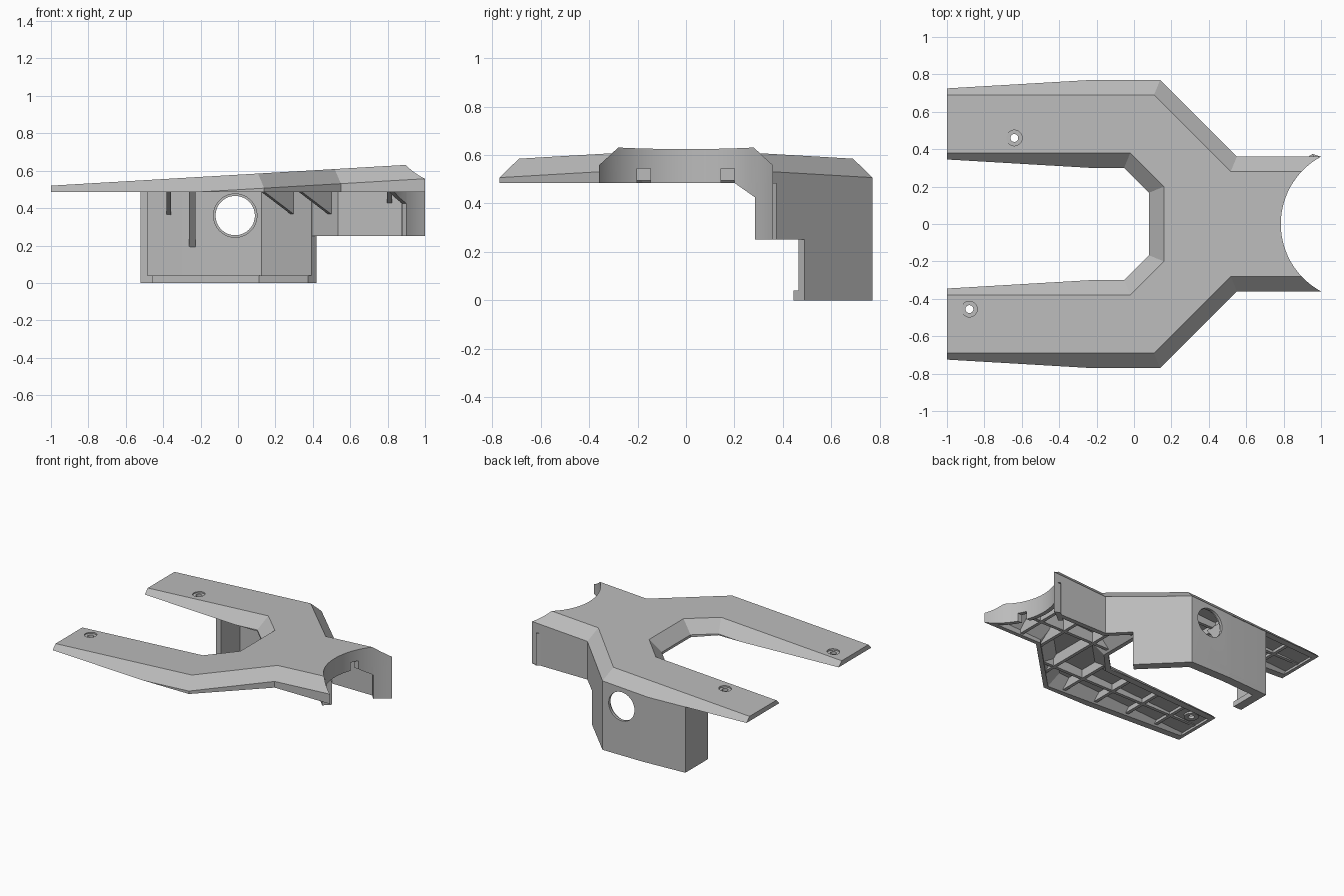
import bpy, bmesh, math
from mathutils import Vector, Matrix

if "Cube" in bpy.data.objects:
    bpy.data.objects.remove(bpy.data.objects["Cube"], do_unlink=True)

grey = bpy.data.materials.new("plain grey")
grey.use_nodes = True
grey.diffuse_color = (0.5, 0.5, 0.5, 1)
grey.node_tree.nodes["Principled BSDF"].inputs["Base Color"].default_value = (0.5, 0.5, 0.5, 1)

BASE = 0.485
ARC_X, ARC_R = 1.194, 0.409


def top_z(x):
    return 0.52 + 0.0585 * (x + 1)


def arc_x(y):
    return ARC_X - math.sqrt(ARC_R ** 2 - y * y)


def finish(name, bm):
    bmesh.ops.recalc_face_normals(bm, faces=bm.faces)
    mesh = bpy.data.meshes.new(name)
    bm.to_mesh(mesh)
    bm.free()
    mesh.materials.append(grey)
    ob = bpy.data.objects.new(name, mesh)
    bpy.context.collection.objects.link(ob)
    return ob


def box(name, lo, hi):
    bm = bmesh.new()
    lo, hi = Vector(lo), Vector(hi)
    size = hi - lo
    bmesh.ops.create_cube(bm, size=1, matrix=Matrix.Translation((lo + hi) / 2) @ Matrix.Diagonal((*size, 1)))
    return finish(name, bm)


def rod(name, centre, r, depth, axis="Z", sides=32):
    bm = bmesh.new()
    turn = Matrix.Rotation(math.pi / 2, 4, "X") if axis == "Y" else Matrix()
    bmesh.ops.create_cone(bm, cap_ends=True, segments=sides, radius1=r, radius2=r, depth=depth,
                          matrix=Matrix.Translation(centre) @ turn)
    return finish(name, bm)


def cut(ob, tool, mode="DIFFERENCE"):
    mod = ob.modifiers.new("cut", "BOOLEAN")
    mod.operation, mod.solver, mod.object = mode, "EXACT", tool
    bpy.context.view_layer.objects.active = ob
    bpy.ops.object.modifier_apply(modifier=mod.name)
    bpy.data.objects.remove(tool, do_unlink=True)


def offset(pts, d, closed=True):
    """Mitred offset to the right of the path."""
    out, n = [], len(pts)
    for i, p in enumerate(pts):
        p = Vector(p)
        dirs = []
        if closed or i > 0:
            dirs.append((p - Vector(pts[i - 1])).normalized())
        if closed or i < n - 1:
            dirs.append((Vector(pts[(i + 1) % n]) - p).normalized())
        normals = [Vector((v.y, -v.x)) for v in dirs]
        m = sum(normals, Vector((0, 0))).normalized()
        out.append(p + m * (d / m.dot(normals[0])))
    return out


def shell(name, inset, drop, z_low):
    """Forked plate with a sloping top and bevelled rim."""
    half = [(-1.1, 0.77), (0.14, 0.77), (0.55, 0.36), (1.2, 0.36)]
    inner = [(-1.1, -0.3), (-0.053, -0.3), (0.08, -0.167)]
    mirror = lambda pts: [(x, -y) for x, y in reversed(pts)]
    outline = half + mirror(half) + inner + mirror(inner)
    rim, crown = offset(outline, inset), offset(outline, 0.08 + inset)
    bm = bmesh.new()
    loops = [[bm.verts.new((p.x, p.y, z_low)) for p in rim],
             [bm.verts.new((p.x, p.y, top_z(p.x) - 0.08 - drop)) for p in rim],
             [bm.verts.new((p.x, p.y, top_z(p.x) - drop)) for p in crown]]
    for a, b in zip(loops, loops[1:]):
        for i in range(len(a)):
            j = (i + 1) % len(a)
            bm.faces.new((a[i], a[j], b[j], b[i]))
    bm.faces.new(loops[0])
    bm.faces.new(loops[-1])
    return finish(name, bm)


def ribbon(name, path, bottoms, thick, top=BASE):
    """Standing wall along a path, thickened inward."""
    inner = offset(path, thick, closed=False)
    bm = bmesh.new()
    rings = []
    for p, q, z in zip(path, inner, bottoms):
        rings.append([bm.verts.new(c) for c in
                      ((p[0], p[1], z), (p[0], p[1], top), (q.x, q.y, top), (q.x, q.y, z))])
    for a, b in zip(rings, rings[1:]):
        for i in range(4):
            j = (i + 1) % 4
            bm.faces.new((a[i], a[j], b[j], b[i]))
    bm.faces.new(rings[0])
    bm.faces.new(rings[-1])
    return finish(name, bm)


def gusset(name, x, y, inward, reach, drop, thick=0.025):
    """Triangular brace between a wall and the plate."""
    d = Vector((*inward, 0)).normalized()
    side = Vector((-d.y, d.x, 0)) * thick / 2
    wall = Vector((x, y, 0))
    up, z0 = Vector((0, 0, BASE + 0.02)), Vector((0, 0, BASE - drop))
    tri = [wall + z0, wall + up, wall + d * reach + up]
    bm = bmesh.new()
    a = [bm.verts.new(p - side) for p in tri]
    b = [bm.verts.new(p + side) for p in tri]
    bm.faces.new(a)
    bm.faces.new(b)
    for i in range(3):
        j = (i + 1) % 3
        bm.faces.new((a[i], a[j], b[j], b[i]))
    return finish(name, bm)


# Forked cover plate
cover = shell("cover_plate", 0, 0, 0.3)
cut(cover, box("limit", (-1, -1, BASE), (1.1, 1, 1)), "INTERSECT")
cut(cover, rod("bite", (ARC_X, 0, 0.5), ARC_R, 2, sides=128))

# Underside hollow, leaving ribs and screw bosses standing
hollow = shell("hollow", 0.03, 0.02, 0.3)
cut(hollow, box("limit", (-0.975, -1, 0.4), (1.1, 1, 1)), "INTERSECT")
cut(hollow, rod("bite", (ARC_X, 0, 0.5), ARC_R + 0.03, 2, sides=128))
RIB = 0.012
for x in (-0.76, -0.52, -0.26, 0.0, 0.25, 0.5, 0.7):
    cut(hollow, box("rib", (x - RIB, -1.1, 0.495), (x + RIB, 1.1, 1.1)))
for y, x0, x1 in ((0.535, -1.2, 0.6), (-0.535, -1.2, 0.6), (0.13, 0.0, 1.2), (-0.13, 0.0, 1.2)):
    cut(hollow, box("rib", (x0, y - RIB, 0.498), (x1, y + RIB, 1.05)))
screws = ((-0.64, 0.46), (-0.88, -0.455))
for x, y in screws:
    cut(hollow, rod("boss", (x, y, 0.8), 0.05, 0.606))
cut(cover, hollow)

# Countersunk screw holes
for x, y in screws:
    cut(cover, rod("hole", (x, y, 0.5), 0.021, 1))
    cut(cover, rod("sink", (x, y, top_z(x) + 0.04), 0.042, 0.1))

# Notches in the curved end
for y in (-0.175, 0.173):
    cut(cover, box("notch", (0.765, y - 0.028, 0.4), (0.92, y + 0.028, 0.545)))

# Deep skirt with end wall and cable hole
low_path = [(-0.52, 0.49), (-0.52, 0.75), (-0.18, 0.77), (0.14, 0.77), (0.42, 0.49)]
skirt = ribbon("deep_skirt", low_path, [0] * 5, 0.037)
cut(skirt, rod("hole", (-0.015, 0.77, 0.36), 0.105, 0.3, "Y", 64))
cut(skirt, rod("sink", (-0.015, 0.72, 0.36), 0.116, 0.06, "Y", 64))
lip = ribbon("skirt_lip", low_path, [0] * 5, 0.065, 0.04)

# Shallow skirt running into the curved end
arc = [(arc_x(y), y) for y in (0.36, 0.345, 0.33, 0.315, 0.3, 0.285)]
high_path = [(0.42, 0.49), (0.55, 0.36)] + arc
high = ribbon("shallow_skirt", high_path, [0.25] * len(high_path), 0.035)
tip_ys = [0.285, 0.264, 0.243, 0.222, 0.2]
tip = ribbon("skirt_tip", [(arc_x(y), y) for y in tip_ys],
             [0.425 + (0.285 - y) * 0.7 for y in tip_ys], 0.03)

# Braces inside the skirts
gusset("brace_end", -0.37, 0.73, (0, -1), 0.25, 0.125)
gusset("brace_deep", -0.245, 0.735, (0, -1), 0.25, 0.3, 0.035)
gusset("brace_diagonal_a", 0.3, 0.58, (-1, -1), 0.27, 0.125)
gusset("brace_diagonal_b", 0.5, 0.38, (-1, -1), 0.27, 0.125)
gusset("brace_small", 0.81, 0.33, (0, -1), 0.12, 0.06)

# Smooth curves, crisp edges
for ob in (cover, skirt, high, tip):
    bpy.ops.object.select_all(action="DESELECT")
    ob.select_set(True)
    bpy.context.view_layer.objects.active = ob
    bpy.ops.object.shade_smooth_by_angle(angle=math.radians(20))
